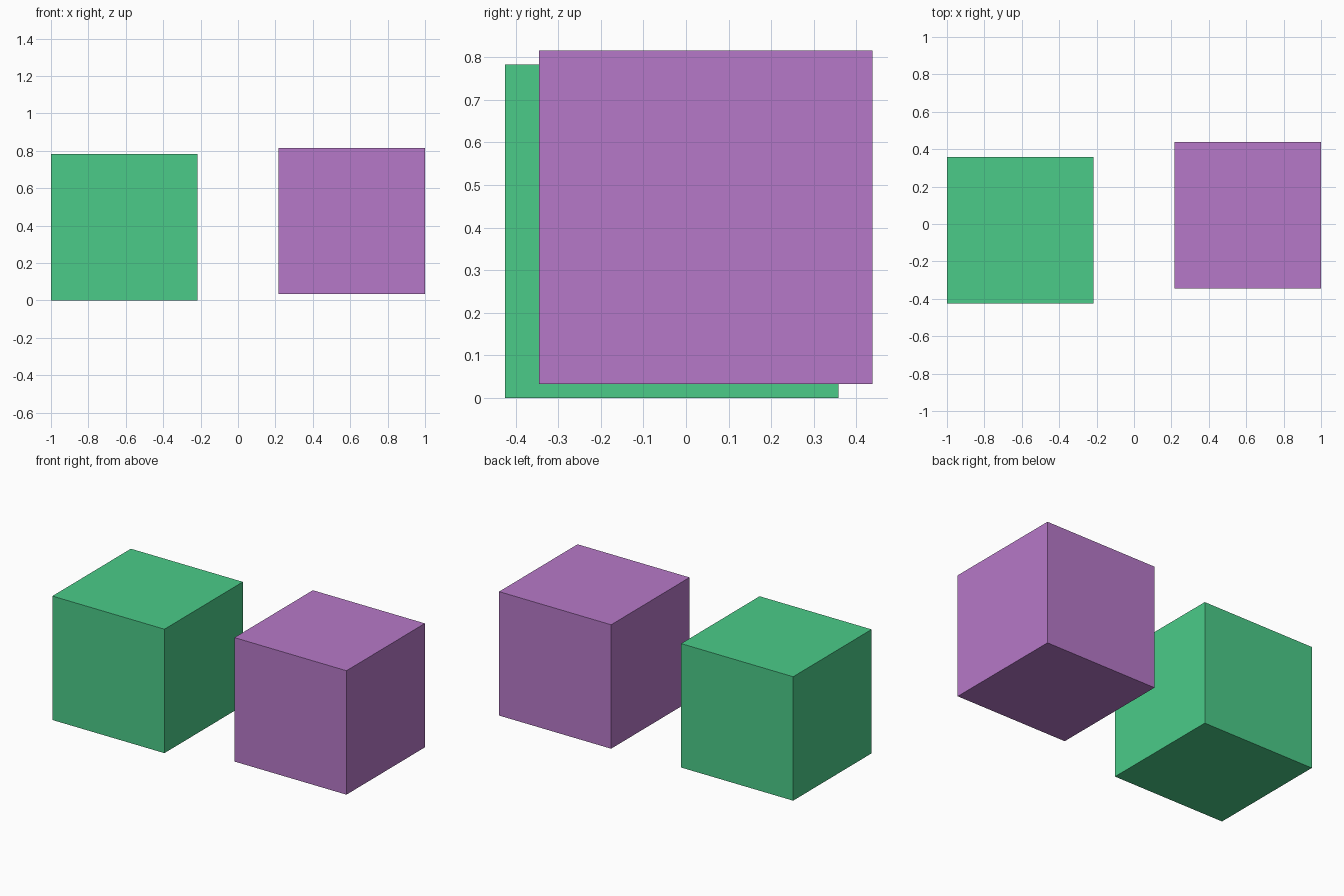
import bpy

if "Cube" in bpy.data.objects:
    bpy.data.objects.remove(bpy.data.objects["Cube"])

SIZE = 0.783


def block(name, centre, colour):
    """Sharp-edged coloured cube."""
    bpy.ops.mesh.primitive_cube_add(size=SIZE, location=centre)
    obj = bpy.context.object
    obj.name = name
    mat = bpy.data.materials.new(name + "_paint")
    mat.diffuse_color = colour
    mat.use_nodes = True
    mat.node_tree.nodes["Principled BSDF"].inputs["Base Color"].default_value = mat.diffuse_color
    obj.data.materials.append(mat)
    return obj


# Left block rests on the ground
block("green_block", (-1 + SIZE / 2, -0.033, SIZE / 2), (0.07, 0.60, 0.25, 1))

# Right block sits slightly higher and further back
block("purple_block", (1 - SIZE / 2, 0.046, 0.033 + SIZE / 2), (0.47, 0.19, 0.58, 1))
